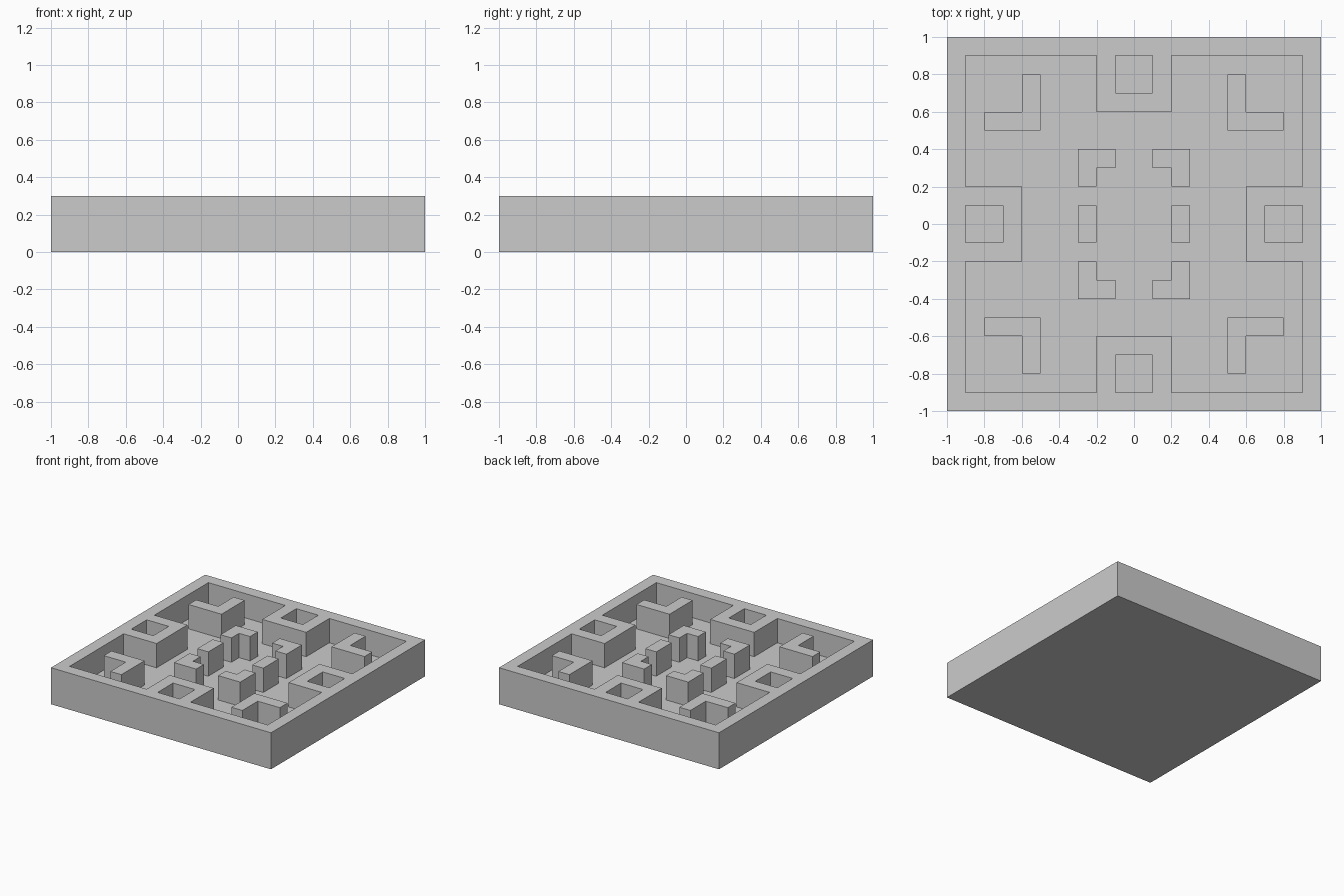
import bpy, bmesh

if "Cube" in bpy.data.objects:
    bpy.data.objects.remove(bpy.data.objects["Cube"])

FLOOR, TOP = 0.1, 0.3


def prism(name, outline, z0, z1):
    """Extrude a flat outline from z0 to z1."""
    bm = bmesh.new()
    face = bm.faces.new([bm.verts.new((x, y, z0)) for x, y in outline])
    top = bmesh.ops.extrude_face_region(bm, geom=[face], use_keep_orig=True)
    for v in top["geom"]:
        if isinstance(v, bmesh.types.BMVert):
            v.co.z = z1
    bmesh.ops.recalc_face_normals(bm, faces=bm.faces)
    mesh = bpy.data.meshes.new(name)
    bm.to_mesh(mesh)
    bm.free()
    obj = bpy.data.objects.new(name, mesh)
    bpy.context.collection.objects.link(obj)
    return obj


def rect(x0, x1, y0, y1):
    return [(x0, y0), (x1, y0), (x1, y1), (x0, y1)]


def cut(target, cutter):
    mod = target.modifiers.new(cutter.name, 'BOOLEAN')
    mod.operation = 'DIFFERENCE'
    mod.solver = 'EXACT'
    mod.object = cutter
    cutter.hide_render = True
    cutter.hide_viewport = True


def turned(outline, k):
    """Rotate an outline clockwise by k quarter turns."""
    for _ in range(k):
        outline = [(y, -x) for x, y in outline]
    return outline


# Solid tray with the notched main pocket cut down to the floor
tray = prism("tray", rect(-1, 1, -1, 1), 0, TOP)
corner = [(.2, .6), (.2, .9), (.9, .9), (.9, .2), (.6, .2)]
pocket = [p for k in range(4) for p in turned(corner, k)]
cut(tray, prism("pocket_cutter", pocket, FLOOR, TOP + .1))

# Square wells in the four side blocks
for k in range(4):
    well = turned(rect(-.1, .1, .7, .9), k)
    cut(tray, prism(f"well_cutter_{k + 1}", well, FLOOR, TOP + .1))

# Angled walls in the corners and around the centre, mirrored to each quadrant
outer = [(.5, .5), (.8, .5), (.8, .6), (.6, .6), (.6, .8), (.5, .8)]
inner = [(.1, .4), (.1, .3), (.2, .3), (.2, .2), (.3, .2), (.3, .4)]
for sx, side in ((-1, "left"), (1, "right")):
    for sy, end in ((-1, "front"), (1, "back")):
        for name, shape in (("outer_corner_wall", outer), ("inner_corner_wall", inner)):
            prism(f"{name}_{end}_{side}", [(sx * x, sy * y) for x, y in shape], FLOOR, TOP)
    # Short straight walls beside the centre
    prism(f"centre_wall_{side}", [(sx * x, y) for x, y in rect(.2, .3, -.1, .1)], FLOOR, TOP)
